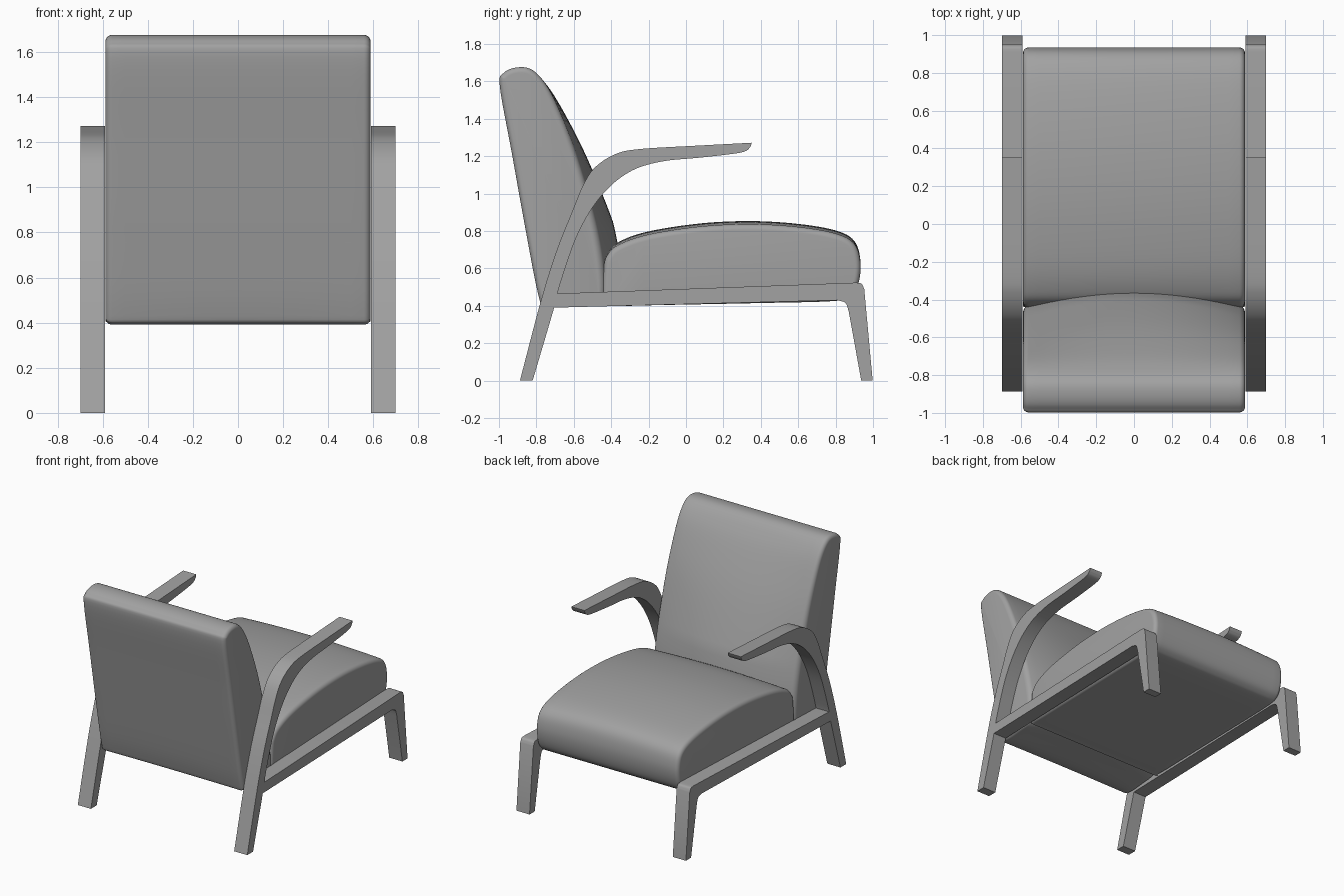
import bpy, bmesh, math
from mathutils import Vector

if "Cube" in bpy.data.objects:
    bpy.data.objects.remove(bpy.data.objects["Cube"])

grey = bpy.data.materials.new("plain grey")
grey.use_nodes = True
grey.diffuse_color = (0.36, 0.36, 0.36, 1)
grey.node_tree.nodes["Principled BSDF"].inputs["Base Color"].default_value = grey.diffuse_color


def spline(points, closed=False, steps=6):
    """Smooth path through (y, z) points."""
    p = [Vector(q) for q in points]
    n = len(p)
    if closed:
        p = [p[-1]] + p + p[:2]
    else:
        p = [2 * p[0] - p[1]] + p + [2 * p[-1] - p[-2]]
    out = []
    for i in range(1, len(p) - 2):
        a, b, c, d = p[i - 1:i + 3]
        for k in range(steps):
            t = k / steps
            out.append(0.5 * (2 * b + (c - a) * t + (2 * a - 5 * b + 4 * c - d) * t ** 2
                              + (3 * b - a - 3 * c + d) * t ** 3))
    return out if closed else out + [p[-2]]


def loft(name, sections, mirror=False):
    """Join (x, outline) sections into a closed solid."""
    bm = bmesh.new()
    rings = [[bm.verts.new((x, q[0], q[1])) for q in outline] for x, outline in sections]
    n = len(rings[0])
    for a, b in zip(rings, rings[1:]):
        for i in range(n):
            bm.faces.new((a[i], a[(i + 1) % n], b[(i + 1) % n], b[i]))
    bm.faces.new(rings[0])
    bm.faces.new(rings[-1])
    bmesh.ops.recalc_face_normals(bm, faces=bm.faces)
    for f in bm.faces:
        f.smooth = True
    mesh = bpy.data.meshes.new(name)
    bm.to_mesh(mesh)
    bm.free()
    mesh.set_sharp_from_angle(angle=math.radians(35))
    mesh.materials.append(grey)
    obj = bpy.data.objects.new(name, mesh)
    bpy.context.collection.objects.link(obj)
    if mirror:
        obj.modifiers.new("other side", "MIRROR")
    return obj


def inset(outline, dist):
    """Move a clockwise outline inwards."""
    out = []
    for i, q in enumerate(outline):
        t = (outline[(i + 1) % len(outline)] - outline[i - 1]).normalized()
        out.append(q + Vector((t.y, -t.x)) * dist)
    return out


def cushion(name, outline, bulge, half=0.588, r=0.03):
    """Padded block with rounded side edges and a crowned middle."""
    arc = [math.radians(a) for a in range(0, 91, 15)]
    ends = [(half - r + r * math.sin(a), r * (1 - math.cos(a))) for a in arc]
    middle = [(half - r) * k / 10 for k in range(-9, 10)]
    stations = [(-x, d) for x, d in reversed(ends)] + [(x, 0) for x in middle] + ends
    sections = []
    for x, d in stations:
        crown = 1 - (x / half) ** 2
        sections.append((x, [q + bulge(q) * crown for q in inset(outline, d)]))
    return loft(name, sections)


def clamp(v):
    return max(0.0, min(1.0, v))


# Backrest: leaning pad, bulging forwards lower down
back_outline = spline([(-0.79, 0.46), (-0.86, 0.82), (-0.93, 1.21), (-0.995, 1.57), (-0.975, 1.645),
                       (-0.9, 1.675), (-0.82, 1.66), (-0.74, 1.57), (-0.66, 1.4), (-0.58, 1.18),
                       (-0.5, 0.89), (-0.455, 0.67), (-0.44, 0.48), (-0.47, 0.42),
                       (-0.6, 0.4), (-0.75, 0.395)], closed=True)


def back_bulge(q):
    depth = q.x + 1 - (1.6 - q.y) * 0.18
    return Vector((0.1 * clamp(depth / 0.25) * clamp((1.6 - q.y) / 0.75), 0))


cushion("backrest", back_outline, back_bulge)

# Seat: domed pad with a rounded front
seat_outline = spline([(-0.445, 0.42), (-0.44, 0.6), (-0.42, 0.67), (-0.36, 0.725), (-0.2, 0.78),
                       (0.08, 0.823), (0.35, 0.835), (0.6, 0.82), (0.8, 0.785), (0.9, 0.73),
                       (0.933, 0.63), (0.922, 0.52), (0.88, 0.45), (0.78, 0.425),
                       (0.4, 0.415), (-0.1, 0.405), (-0.4, 0.4)], closed=True)
cushion("seat", seat_outline, lambda q: Vector((0, 0.018 * clamp((q.y - 0.5) / 0.25))))

# Side frames: sweeping arm with rear leg, and rail with front leg
INNER, OUTER = 0.59, 0.698


def plank(name, outline):
    loft(name, [(INNER, outline), (OUTER, outline)], mirror=True)


arm_top = spline([(-0.888, 0), (-0.775, 0.43), (-0.69, 0.7), (-0.61, 0.9), (-0.55, 1.045),
                  (-0.487, 1.14), (-0.38, 1.21), (-0.25, 1.238), (0.07, 1.257), (0.352, 1.272)])
arm_under = spline([(0.345, 1.25), (0.32, 1.228), (0.26, 1.214), (0.07, 1.192), (-0.11, 1.175),
                    (-0.25, 1.14), (-0.35, 1.085), (-0.433, 1.01), (-0.513, 0.905),
                    (-0.593, 0.75), (-0.674, 0.513), (-0.705, 0.39), (-0.82, 0)])
plank("arm_and_rear_leg", arm_top + arm_under)

knee = spline([(0.91, 0.524), (0.938, 0.518), (0.953, 0.49)], steps=4)
hollow = spline([(0.87, 0.37), (0.853, 0.415), (0.81, 0.43)], steps=4)
plank("rail_and_front_leg", [Vector((-0.7, 0.465))] + knee
      + [Vector((0.998, 0)), Vector((0.937, 0))] + hollow + [Vector((-0.72, 0.39))])
